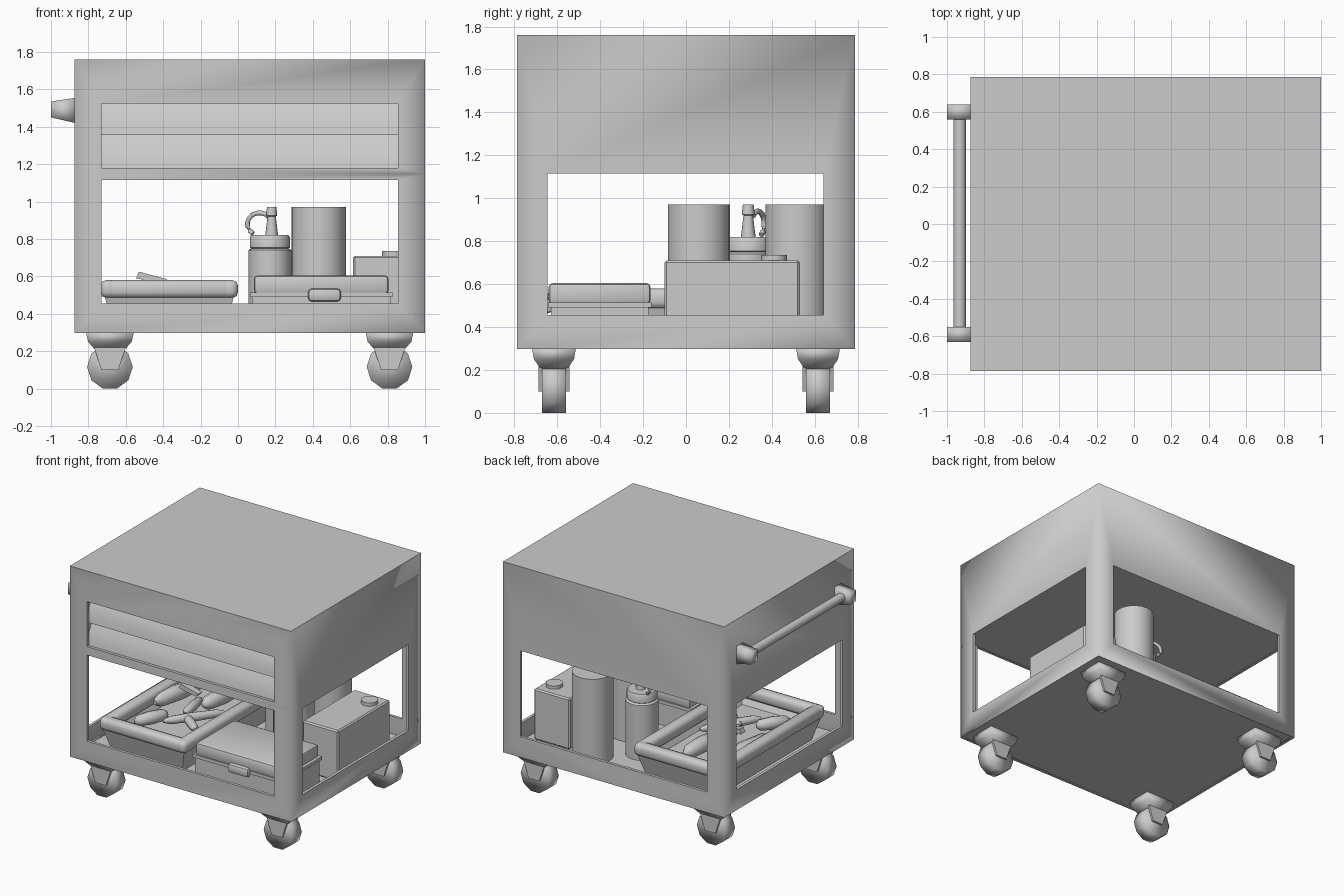
import bpy, bmesh, math
from mathutils import Vector

if "Cube" in bpy.data.objects:
    bpy.data.objects.remove(bpy.data.objects["Cube"])

grey = bpy.data.materials.new("plain grey")
grey.diffuse_color = (0.6, 0.6, 0.6, 1)
grey.use_nodes = True
grey.node_tree.nodes["Principled BSDF"].inputs["Base Color"].default_value = grey.diffuse_color


def finish(name, bm, angle=35):
    bmesh.ops.recalc_face_normals(bm, faces=bm.faces)
    me = bpy.data.meshes.new(name)
    bm.to_mesh(me)
    bm.free()
    ob = bpy.data.objects.new(name, me)
    bpy.context.collection.objects.link(ob)
    me.materials.append(grey)
    bpy.ops.object.select_all(action='DESELECT')
    ob.select_set(True)
    bpy.context.view_layer.objects.active = ob
    bpy.ops.object.shade_smooth_by_angle(angle=math.radians(angle))
    return ob


def box(name, lo, hi, bevel=0.0, segments=2, angle=35):
    lo, hi = Vector(lo), Vector(hi)
    bm = bmesh.new()
    bmesh.ops.create_cube(bm, size=1)
    for v in bm.verts:
        v.co = (lo + hi) / 2 + v.co * (hi - lo)
    if bevel:
        bmesh.ops.bevel(bm, geom=bm.edges[:], offset=bevel, segments=segments,
                        profile=0.5, affect='EDGES')
    return finish(name, bm, angle)


def loft(name, rings, angle):
    """Skin a list of vertex rings and cap both ends."""
    bm = bmesh.new()
    rings = [[bm.verts.new(p) for p in r] for r in rings]
    n = len(rings[0])
    for a, b in zip(rings, rings[1:]):
        for i in range(n):
            j = (i + 1) % n
            bm.faces.new((a[i], a[j], b[j], b[i]))
    bm.faces.new(rings[0])
    bm.faces.new(rings[-1])
    return finish(name, bm, angle)


def lathe(name, centre, profile, sides=24, squash=1.0, phase=0.0, angle=35):
    """Stack of rings (radius, z) around a vertical axis."""
    turns = [math.tau * (i + phase) / sides for i in range(sides)]
    return loft(name, [[(centre[0] + r * math.cos(t), centre[1] + squash * r * math.sin(t), z)
                        for t in turns] for r, z in profile], angle)


def prism(name, outline, axis, start, end, angle=35):
    """Extrude a 2D outline along x or y."""
    put = (lambda u, v, w: (w, u, v)) if axis == 'x' else (lambda u, v, w: (u, w, v))
    return loft(name, [[put(u, v, w) for u, v in outline] for w in (start, end)], angle)


def tube(name, points, radii, sides=10):
    """Tapered tube through a few points."""
    pts = [Vector(p) for p in points]
    rings = []
    for k, p in enumerate(pts):
        d = (pts[min(k + 1, len(pts) - 1)] - pts[max(k - 1, 0)]).normalized()
        side = d.cross(Vector((0, 0, 1)) if abs(d.z) < 0.9 else Vector((0, 1, 0))).normalized()
        up = side.cross(d)
        rings.append([p + radii[k] * (side * math.cos(math.tau * i / sides)
                      + up * math.sin(math.tau * i / sides)) for i in range(sides)])
    return loft(name, rings, 60)


# cart body: a thin shell of four walls and a roof, with openings
X0, X1, Y0, Y1, Z0, Z1 = -0.875, 1.0, -0.787, 0.787, 0.298, 1.76
MID = 1.1475
bm = bmesh.new()
shared = {}


def vert(p):
    key = tuple(round(c, 4) for c in p)
    if key not in shared:
        shared[key] = bm.verts.new(key)
    return shared[key]


def wall(place, u0, u1, a0, a1, openings, side_points=((), ())):
    """Frame faces around openings stacked in height."""
    levels = [Z0] + [MID] * (len(openings) - 1) + [Z1]
    last = len(openings) - 1
    for k, (lo, hi) in enumerate(openings):
        outer = [(u0, levels[k]), (u1, levels[k]), (u1, levels[k + 1]), (u0, levels[k + 1])]
        inner = [(a0, lo), (a1, lo), (a1, hi), (a0, hi)]
        for i in range(4):
            j = (i + 1) % 4
            if (i == 0 and k > 0) or (i == 2 and k < last):
                continue
            extra = side_points[0] if i == 3 else side_points[1] if i == 1 else ()
            bm.faces.new([vert(place(*p)) for p in (outer[i], *extra, outer[j], inner[j], inner[i])])
    # band between stacked openings
    for p, q in zip(openings, openings[1:]):
        bm.faces.new([vert(place(*c)) for c in
                      ((u0, MID), (a0, p[1]), (a1, p[1]), (u1, MID), (a1, q[0]), (a0, q[0]))])


wall(lambda u, z: (u, Y0, z), X0, X1, -0.73, 0.855, [(0.455, 1.115), (1.18, 1.525)])
wall(lambda u, z: (u, Y1, z), X0, X1, -0.73, 0.855, [(0.455, 1.115)])
for x in (X0, X1):
    wall(lambda u, z: (x, u, z), Y0, Y1, -0.645, 0.64, [(0.455, 1.115)], (((Y0, MID),), ()))
bm.faces.new([vert(p) for p in ((X0, Y0, Z1), (X1, Y0, Z1), (X1, Y1, Z1), (X0, Y1, Z1))])
body = finish("cart_body", bm, 180)
shell = body.modifiers.new("thickness", 'SOLIDIFY')
shell.thickness = 0.022
shell.offset = -1
shell.use_even_offset = True
bpy.ops.object.modifier_apply(modifier=shell.name)
# crisp edges around the roof and the narrow opening rims
pos = [v.co for v in body.data.vertices]
crisp = set()
for f in body.data.polygons:
    if min((pos[a] - pos[b]).length for a, b in f.edge_keys) < 0.045 or abs(f.normal.z) > 0.9:
        crisp.update(f.edge_keys)
for e in body.data.edges:
    e.use_edge_sharp = e.key in crisp

# floor and cabinet underside
F = 0.32
box("floor_plate", (X0 + 0.01, Y0 + 0.01, 0.302), (X1 - 0.01, Y1 - 0.01, F))
box("cabinet_underside", (X0 + 0.01, Y0 + 0.01, 1.118), (X1 - 0.01, Y1 - 0.01, 1.135))

# two stacked, leaning drawer fronts in the recess
for n, z0, z1 in (("upper_drawer", 1.355, 1.54), ("lower_drawer", 1.165, 1.355)):
    prism(n, [(-0.64, z0), (-0.765, z0), (-0.755, z0 + 0.06), (-0.735, z0 + 0.12), (-0.7, z1), (-0.64, z1)],
          'x', -0.745, 0.87)

# push handle on the left side
for n, y in (("front", -0.59), ("rear", 0.6)):
    prism(n + "_handle_post", [(-0.87, 1.42), (-0.87, 1.555), (-1.0, 1.535), (-1.0, 1.45)],
          'y', y - 0.04, y + 0.04, 100)
tube("handle_bar", [(-0.932, -0.56, 1.492), (-0.932, 0.57, 1.492)], [0.033, 0.033], 12)

# casters
for cx in (-0.685, 0.81):
    for cy in (-0.615, 0.615):
        lathe("caster_mount", (cx, cy), [(0.181, 0.302), (0.165, 0.25), (0.115, 0.21), (0.09, 0.195)],
              4, 0.8, 0.5, 100)
        for s in (-1, 1):
            prism("caster_fork", [(cx - 0.09, 0.235), (cx + 0.09, 0.235), (cx + 0.045, 0.1), (cx - 0.045, 0.1)],
                  'y', cy + s * 0.055, cy + s * 0.072)
        prism("caster_wheel", [(cx + 0.122 * math.sin(math.tau * (i + 0.5) / 10),
                                0.116 - 0.122 * math.cos(math.tau * (i + 0.5) / 10)) for i in range(10)],
              'y', cy - 0.057, cy + 0.057, 180)

# serving tray: tapered basin with a padded rim
basin = []
for inset, z in ((0.07, F), (0.02, 0.5), (0.05, 0.5), (0.085, 0.44)):
    x0, x1, y = -0.735 + inset, -inset, 0.645 - inset
    basin.append([(x0, -y, z), (x1, -y, z), (x1, y, z), (x0, y, z)])
loft("tray_basin", basin, 35)
for n, lo, hi in (("left", (-0.735, -0.645), (-0.645, 0.645)), ("right", (-0.09, -0.645), (0.0, 0.645)),
                  ("front", (-0.735, -0.645), (0.0, -0.555)), ("rear", (-0.735, 0.555), (0.0, 0.645))):
    box("tray_rim_" + n, (*lo, 0.485), (*hi, 0.58), 0.03, 2, 50)

# loose utensils and rolls in the tray
for n, a, b, r in (("roll", (-0.575, 0.38), (-0.64, -0.1), 0.06), ("roll", (-0.305, 0.45), (-0.335, 0.06), 0.06),
                   ("tong_arm", (-0.16, 0.06), (-0.41, -0.32), 0.035), ("tong_arm", (-0.36, -0.13), (-0.15, -0.3), 0.035),
                   ("roll", (-0.58, -0.42), (-0.46, -0.2), 0.05), ("tong_arm", (-0.42, 0.15), (-0.36, -0.13), 0.035)):
    A, B = Vector((*a, 0.505)), Vector((*b, 0.515))
    tube(n, [A, A.lerp(B, 0.12), A.lerp(B, 0.5), A.lerp(B, 0.88), B], [r * 0.35, r * 0.85, r, r * 0.85, r * 0.35], 8)
prism("knife_grip", [(-0.545, 0.59), (-0.53, 0.625), (-0.38, 0.585), (-0.4, 0.56)], 'y', 0.06, 0.11)

# lidded case with a latch
box("case_base", (0.075, -0.63, F), (0.815, -0.175, 0.5))
box("case_lid", (0.085, -0.64, 0.505), (0.805, -0.165, 0.605), 0.02, 2)
box("case_seam", (0.065, -0.643, 0.49), (0.825, -0.16, 0.515))
box("case_latch", (0.375, -0.67, 0.465), (0.55, -0.62, 0.535), 0.02, 2)

# canisters, box with cap
for cy in (0.06, 0.515):
    lathe("canister", (0.432, cy), [(0.145, F), (0.145, 0.972)], 24)
box("storage_box", (0.615, -0.1, F), (0.92, 0.53, 0.71), 0.01, 1)
lathe("box_cap", (0.83, 0.41), [(0.06, 0.705), (0.06, 0.735)], 16)

# squeeze bottle with nozzle and tethered cap
lathe("bottle", (0.17, 0.29), [(0.115, F), (0.115, 0.74), (0.1, 0.75), (0.107, 0.755), (0.107, 0.81), (0.1, 0.82)], 24)
lathe("nozzle", (0.18, 0.29), [(0.035, 0.815), (0.022, 0.92), (0.03, 0.925), (0.025, 0.972)], 12)
arc = [math.radians(40 + 22 * i) for i in range(10)]
tube("cap_strap", [(0.115 + 0.065 * math.cos(t), 0.335 - 0.03 * math.cos(t), 0.88 + 0.06 * math.sin(t)) for t in arc],
     [0.013] * len(arc), 8)
